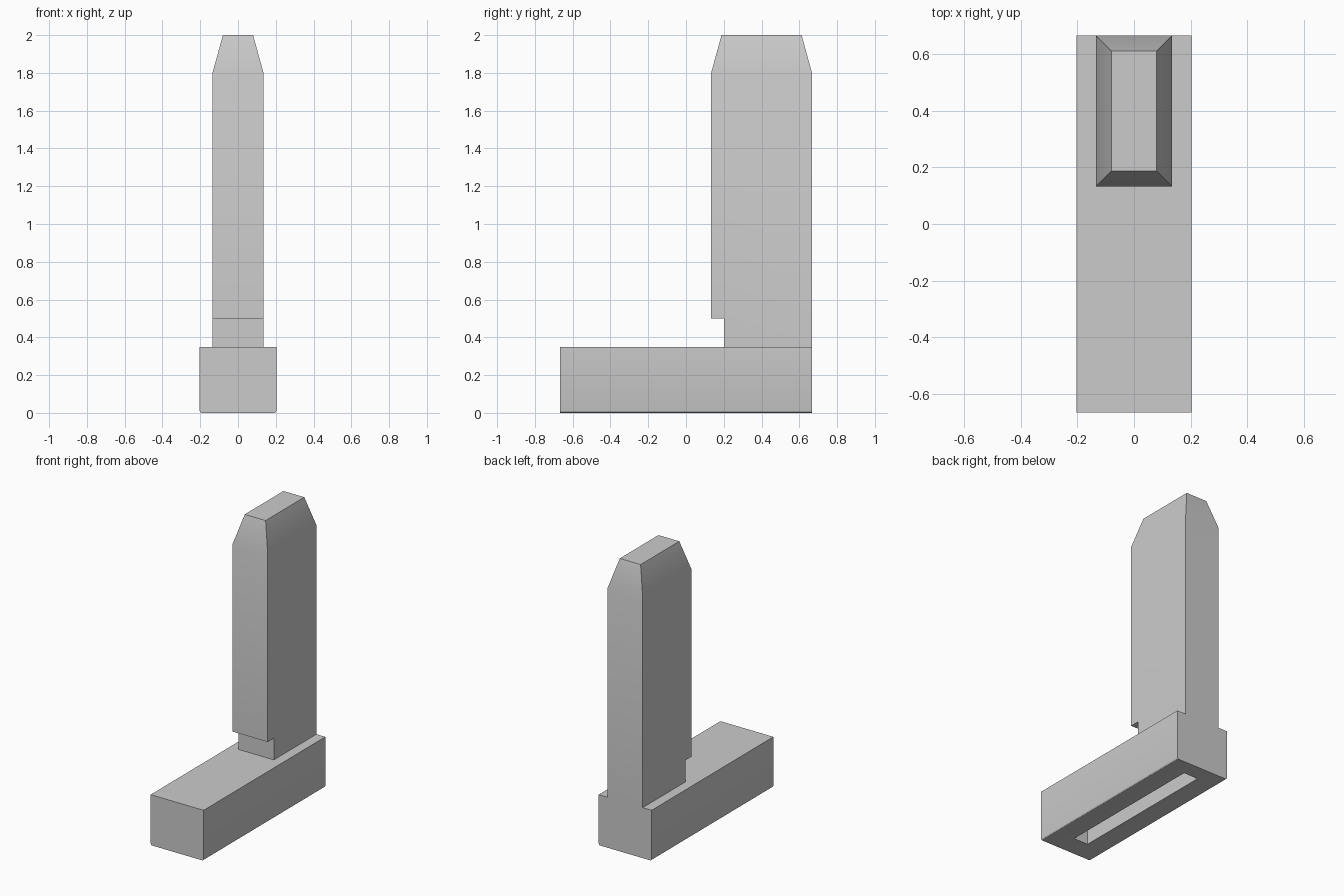
import bpy, bmesh

cube = bpy.data.objects.get("Cube")
if cube:
    bpy.data.objects.remove(cube, do_unlink=True)

# Single plain grey
grey = bpy.data.materials.new("plain grey")
grey.use_nodes = True
grey.diffuse_color = (0.6, 0.6, 0.6, 1)
grey.node_tree.nodes["Principled BSDF"].inputs["Base Color"].default_value = grey.diffuse_color

BACK = 0.667


def finish(bm, name):
    bmesh.ops.recalc_face_normals(bm, faces=bm.faces)
    mesh = bpy.data.meshes.new(name)
    bm.to_mesh(mesh)
    bm.free()
    mesh.materials.append(grey)
    obj = bpy.data.objects.new(name, mesh)
    bpy.context.collection.objects.link(obj)
    return obj


def activate(obj):
    bpy.ops.object.select_all(action='DESELECT')
    obj.select_set(True)
    bpy.context.view_layer.objects.active = obj


def box(x, y0, y1, z0, z1):
    bm = bmesh.new()
    bmesh.ops.create_cube(bm, size=1)
    for v in bm.verts:
        v.co = (v.co.x * 2 * x, y1 if v.co.y > 0 else y0, z1 if v.co.z > 0 else z0)
    return bm


# Foot block with softened long lower edges
bm = box(0.203, -BACK, BACK, 0, 0.35)
lower = [e for e in bm.edges
         if all(v.co.z < 0.01 for v in e.verts) and e.verts[0].co.x * e.verts[1].co.x > 0]
bmesh.ops.bevel(bm, geom=lower, offset=0.012, segments=3, profile=0.5, affect='EDGES')
foot = finish(bm, "foot_block")

# Long slot cut into the underside
cutter = finish(box(0.055, -0.52, 0.555, -0.1, 0.28), "slot_cutter")
cutter.hide_render = True
cut = foot.modifiers.new("slot", 'BOOLEAN')
cut.operation = 'DIFFERENCE'
cut.solver = 'EXACT'
cut.object = cutter
activate(foot)
bpy.ops.object.modifier_apply(modifier=cut.name)
bpy.data.objects.remove(cutter, do_unlink=True)

# Upright with a notched front neck, from its side profile
HALF, FRONT, NECK = 0.135, 0.133, 0.2
profile = [(NECK, 0.35), (BACK, 0.35), (BACK, 1.8), (FRONT, 1.8), (FRONT, 0.5), (NECK, 0.5)]
bm = bmesh.new()
side = bm.faces.new([bm.verts.new((-HALF, y, z)) for y, z in profile])
grown = bmesh.ops.extrude_face_region(bm, geom=[side], use_keep_orig=True)["geom"]
bmesh.ops.translate(bm, vec=(2 * HALF, 0, 0),
                    verts=[g for g in grown if isinstance(g, bmesh.types.BMVert)])

# Tapered tip
top = next(f for f in bm.faces if all(v.co.z > 1.79 for v in f.verts))
tip = bmesh.ops.extrude_discrete_faces(bm, faces=[top])["faces"][0]
middle = (FRONT + BACK) / 2
for v in tip.verts:
    v.co.x += -0.055 if v.co.x > 0 else 0.055
    v.co.y += -0.055 if v.co.y > middle else 0.055
    v.co.z = 2
upright = finish(bm, "upright")

for obj in (foot, upright):
    activate(obj)
    bpy.ops.object.shade_smooth_by_angle()
